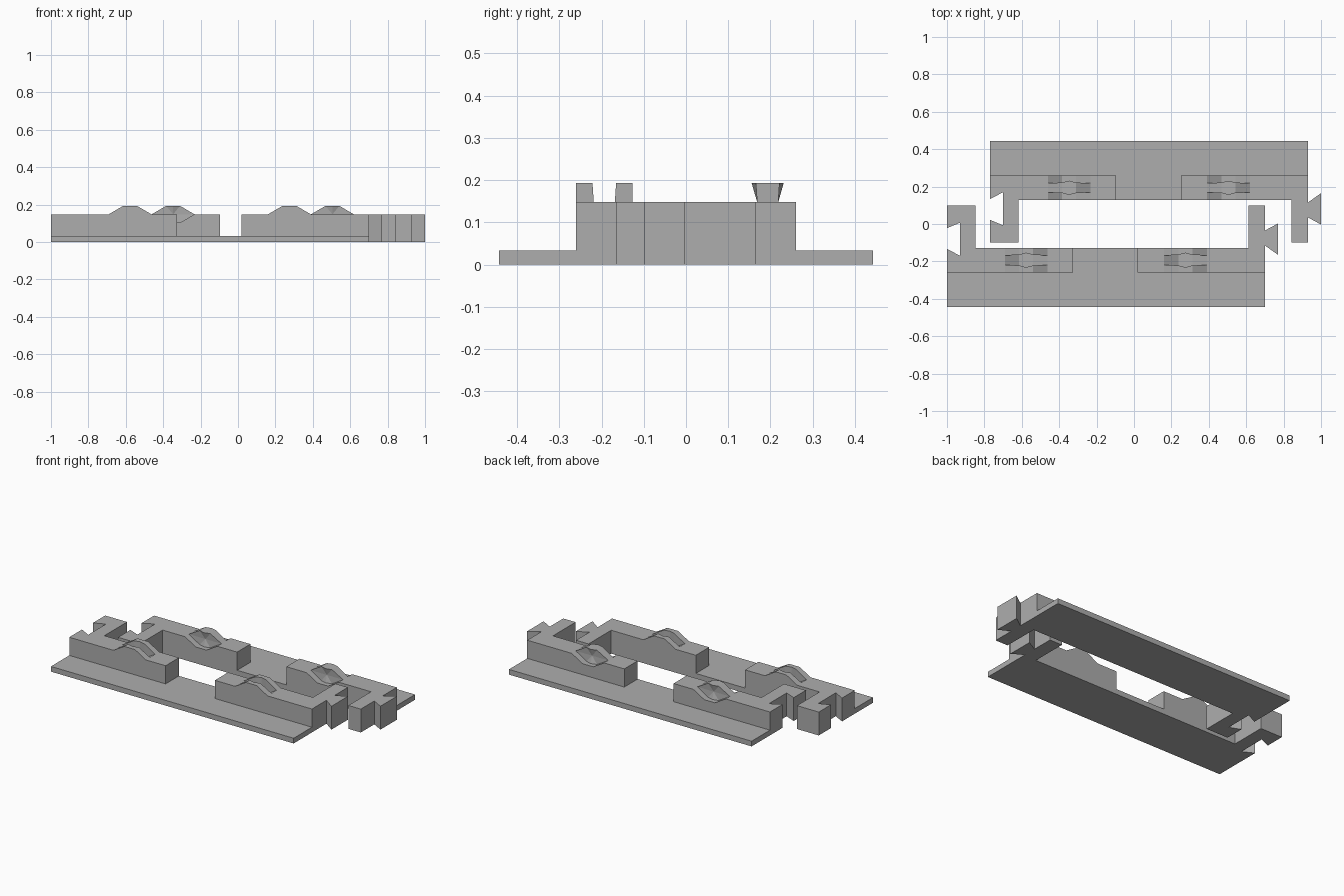
import bpy, bmesh

if "Cube" in bpy.data.objects:
    bpy.data.objects.remove(bpy.data.objects["Cube"])

H, BASE, RISE = 0.148, 0.033, 0.045        # wall height, plate thickness, key rise
Y0, Y1, Y2 = 0.127, 0.26, 0.443            # inner wall face, outer wall face, plate edge
YK = 0.1935                                # centre line of the keys
HALF, FLAT = 0.114, 0.037                  # key half length and half flat length

grey = bpy.data.materials.new("light_grey")
grey.diffuse_color = (0.42, 0.42, 0.42, 1)
grey.use_nodes = True
grey.node_tree.nodes["Principled BSDF"].inputs["Base Color"].default_value = grey.diffuse_color


def finish(name, bm):
    bmesh.ops.remove_doubles(bm, verts=bm.verts, dist=1e-5)
    bmesh.ops.recalc_face_normals(bm, faces=bm.faces)
    me = bpy.data.meshes.new(name)
    bm.to_mesh(me)
    bm.free()
    me.materials.append(grey)
    ob = bpy.data.objects.new(name, me)
    bpy.context.collection.objects.link(ob)
    return ob


def prism(name, pts, a, b, axis="z"):
    """Extrude an outline from a to b, along z (xy outline) or y (xz outline)."""
    bm = bmesh.new()
    verts = [bm.verts.new((u, v, a) if axis == "z" else (u, a, v)) for u, v in pts]
    face = bm.faces.new(verts)
    new = bmesh.ops.extrude_face_region(bm, geom=[face])["geom"]
    step = (0, 0, b - a) if axis == "z" else (0, b - a, 0)
    bmesh.ops.translate(bm, vec=step,
                        verts=[g for g in new if isinstance(g, bmesh.types.BMVert)])
    return finish(name, bm)


def spindle(name, cx, top=None):
    """Key that swells at its middle; a top height turns it into a slot cutter."""
    bm = bmesh.new()
    rings = []
    for x, w, r in ((-HALF, .025, 0), (-FLAT, .028, RISE), (0, .038, RISE),
                    (FLAT, .028, RISE), (HALF, .025, 0)):
        waist = 0.025 if top is None else w
        rows = ((w, top or H + r), (waist, H), (w, H - r))
        ring = [(s, z) for s, z in rows] + [(-s, z) for s, z in reversed(rows)]
        rings.append([bm.verts.new((cx + x, YK + s, z)) for s, z in ring])
    for p, q in zip(rings, rings[1:]):
        for i in range(6):
            j = (i + 1) % 6
            bm.faces.new((p[i], p[j], q[j], q[i]))
    bm.faces.new(rings[0])
    bm.faces.new(rings[-1])
    bmesh.ops.remove_doubles(bm, verts=bm.verts, dist=1e-5)
    bmesh.ops.triangulate(bm, faces=bm.faces)
    return finish(name, bm)


def combine(ob, other, op):
    mod = ob.modifiers.new(op, "BOOLEAN")
    mod.operation, mod.solver, mod.object = op, "EXACT", other
    bpy.context.view_layer.objects.active = ob
    bpy.ops.object.modifier_apply(modifier=mod.name)
    bpy.data.objects.remove(other)


def trapezoid(cx, sign):
    return [(cx - HALF, H), (cx - FLAT, H + sign * RISE),
            (cx + FLAT, H + sign * RISE), (cx + HALF, H)]


def half_frame(label, female):
    L, R = -0.77, 0.93
    # plate with the low bridge between the two walls
    parts = [prism(label + "_plate", [(L, Y1), (-.095, Y1), (-.095, Y0), (.25, Y0),
                                      (.25, Y1), (R, Y1), (R, Y2), (L, Y2)], 0, BASE)]
    # left wall and arm with dovetail socket
    left = prism(label + "_left_wall", [
        (L, Y1), (L, .133), (-.70, .17), (-.70, -.007), (L, .022), (L, -.10),
        (-.617, -.10), (-.617, Y0), (-.095, Y0), (-.095, Y1)], 0, H)
    # right wall and arm with dovetail tab
    right = prism(label + "_right_wall", [
        (.25, Y1), (.25, Y0), (.843, Y0), (.843, -.10), (R, -.10), (R, .035),
        (1.0, -.003), (1.0, .165), (R, .115), (R, Y1)], 0, H)
    for side, wall, cx in (("left", left, -.347), ("right", right, .505)):
        if female:
            # raised hump with a slot for the key; its foot sinks into the wall
            pts = trapezoid(cx, 1)
            pts += [(cx + HALF, H - .02), (cx - HALF, H - .02)]
            combine(wall, prism("hump", pts, Y0, Y1, "y"), "UNION")
            combine(wall, spindle("slot", cx, 0.25), "DIFFERENCE")
        else:
            # recess through the wall with the key standing in it
            pts = trapezoid(cx, -1)
            pts += [(cx + HALF, H + .05), (cx - HALF, H + .05)]
            combine(wall, prism("recess", pts, Y0 - .05, Y1 + .05, "y"), "DIFFERENCE")
            parts.append(spindle(label + "_" + side + "_key", cx))
        parts.append(wall)
    return parts


half_frame("back", False)

# front half is mirrored across y and shifted left
for ob in half_frame("front", True):
    for v in ob.data.vertices:
        v.co.x -= 0.23
        v.co.y = -v.co.y
    ob.data.flip_normals()
